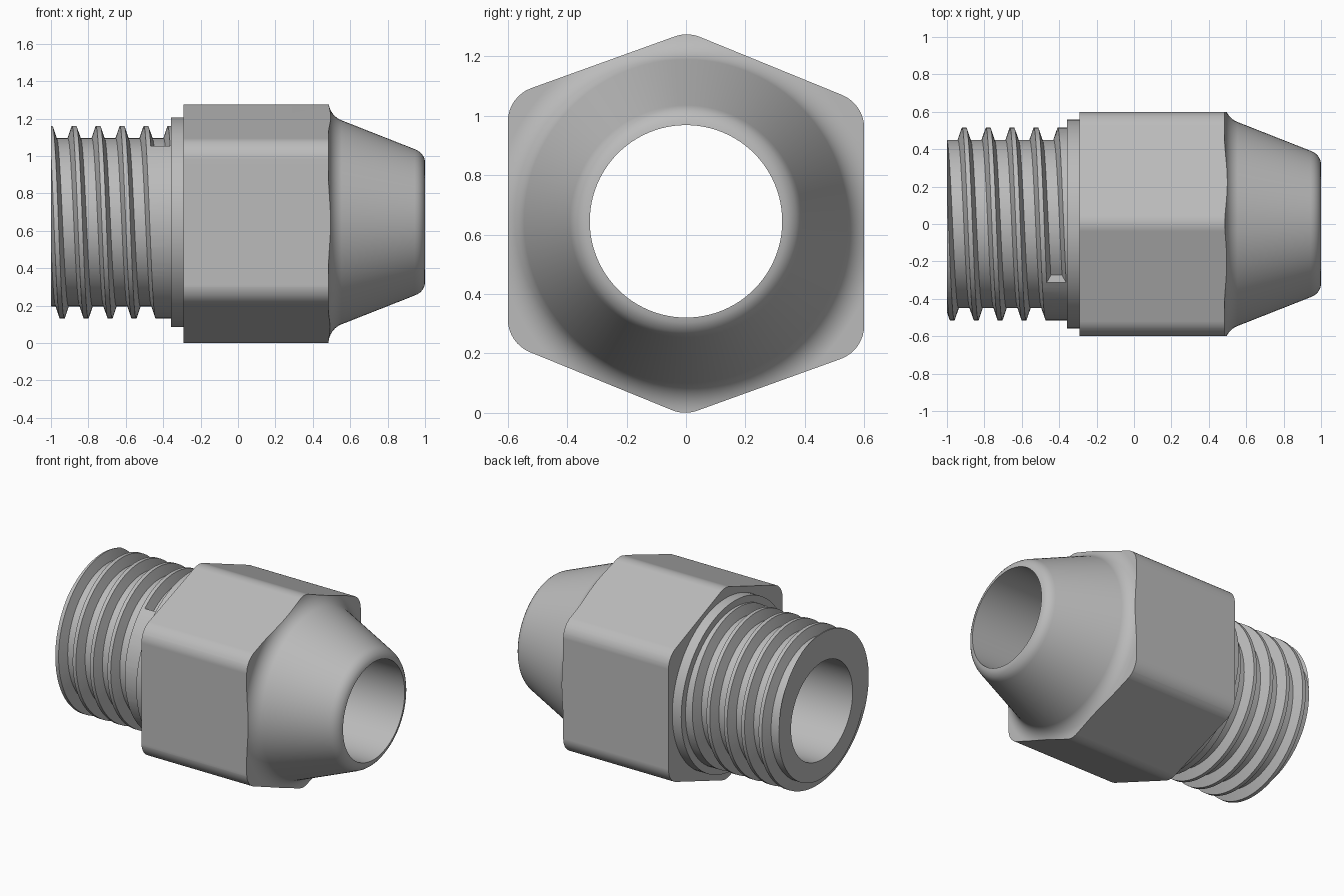
import bpy, bmesh, math
from mathutils import Vector

cube = bpy.data.objects.get("Cube")
if cube:
    bpy.data.objects.remove(cube, do_unlink=True)

AXIS_Z = 0.645      # height of the turning axis, which runs along x
BORE = 0.324
SIDES = 96
MAJOR, MINOR, PITCH = 0.515, 0.45, 0.128

steel = bpy.data.materials.new("light_grey_metal")
steel.use_nodes = True
steel.diffuse_color = (0.5, 0.5, 0.5, 1)
steel.node_tree.nodes["Principled BSDF"].inputs["Base Color"].default_value = (0.5, 0.5, 0.5, 1)


def make_object(name, bm):
    bmesh.ops.recalc_face_normals(bm, faces=bm.faces)
    mesh = bpy.data.meshes.new(name)
    bm.to_mesh(mesh)
    bm.free()
    obj = bpy.data.objects.new(name, mesh)
    bpy.context.collection.objects.link(obj)
    mesh.materials.append(steel)
    return obj


def skin(bm, rings, closed):
    """Join matching closed cross-sections with quads, capping open ends."""
    loops = [[bm.verts.new(p) for p in ring] for ring in rings]
    pairs = list(zip(loops, loops[1:]))
    if closed:
        pairs.append((loops[-1], loops[0]))
    else:
        bm.faces.new(loops[0])
        bm.faces.new(loops[-1])
    for a, b in pairs:
        for i in range(len(a)):
            j = (i + 1) % len(a)
            bm.faces.new((a[i], a[j], b[j], b[i]))


def around(x, r, angle):
    """Point at an angle from the top, turning towards the back."""
    return Vector((x, r * math.sin(angle), AXIS_Z + r * math.cos(angle)))


def revolve(name, profile):
    bm = bmesh.new()
    skin(bm, [[around(x, r, math.tau * i / SIDES) for x, r in profile]
              for i in range(SIDES)], True)
    return make_object(name, bm)


def boolean(obj, cutter, operation):
    mod = obj.modifiers.new(operation.title(), 'BOOLEAN')
    mod.object, mod.operation, mod.solver = cutter, operation, 'EXACT'
    graph = bpy.context.evaluated_depsgraph_get()
    mesh = bpy.data.meshes.new_from_object(obj.evaluated_get(graph))
    obj.modifiers.clear()
    obj.data = mesh
    bpy.data.objects.remove(cutter, do_unlink=True)


def shade(obj):
    bpy.ops.object.select_all(action='DESELECT')
    obj.select_set(True)
    bpy.context.view_layer.objects.active = obj
    bpy.ops.object.shade_smooth_by_angle(angle=math.radians(25))
    mod = obj.modifiers.new("Weighted normals", 'WEIGHTED_NORMAL')
    mod.keep_sharp = True


# Hexagonal bar with rounded edges, later trimmed by the turned profile
corners = [(0.005, 1.283), (0.6, 1.04), (0.6, 0.21),
           (-0.005, -0.008), (-0.6, 0.235), (-0.6, 1.065)]
outline = []
for i, c in enumerate(corners):
    c = Vector(c)
    a = (Vector(corners[i - 1]) - c).normalized()
    b = (Vector(corners[(i + 1) % 6]) - c).normalized()
    half = a.angle(b) / 2
    radius = 0.12
    centre = c + (a + b).normalized() * radius / math.sin(half)
    start = c + a * radius / math.tan(half) - centre
    end = c + b * radius / math.tan(half) - centre
    for k in range(9):
        t = k / 8
        turn = math.pi - 2 * half
        d = (start * math.sin((1 - t) * turn) + end * math.sin(t * turn)) / math.sin(turn)
        outline.append(centre + d)
bm = bmesh.new()
skin(bm, [[(x, p.x, p.y) for p in outline] for x in (-0.4, 1.2)], False)
hex_bar = make_object("hex_bar", bm)

# Hex body and tapered nose, with a hollow fillet between them
shoulder, fillet, taper = 0.484, 0.11, math.atan(0.395)
end_x = shoulder + fillet * (1 - math.sin(taper))
end_r = 0.523 + 0.395 * (0.61 - end_x)
fillet_r = end_r + fillet * math.cos(taper)
profile = [(-0.291, BORE), (-0.291, 0.8), (shoulder, 0.8)]
for k in range(11):
    a = (math.pi / 2 - taper) * k / 10
    profile.append((shoulder + fillet * (1 - math.cos(a)), fillet_r - fillet * math.sin(a)))
profile += [(0.945, 0.391), (0.962, 0.383), (0.977, 0.372), (0.989, 0.357),
            (0.997, 0.341), (1.0, BORE)]
body = revolve("hex_body_and_nose", profile)
boolean(body, hex_bar, 'INTERSECT')
shade(body)

# Threaded shank with its collar
shank = revolve("threaded_shank", [(-1, BORE), (-1, MAJOR), (-0.357, MAJOR),
                                   (-0.357, 0.56), (-0.291, 0.56), (-0.291, BORE)])

# Helical groove that stops short of the collar
bm = bmesh.new()
rings = []
first = -10
for i in range(first, first + int(5.6 * SIDES)):
    angle = math.tau * i / SIDES
    x = -0.428 - PITCH * i / SIDES
    outer = MAJOR + 0.012
    rings.append([around(x + dx, r, angle) for dx, r in
                  ((-0.03, MINOR), (0.03, MINOR), (0.056, outer), (-0.056, outer))])
skin(bm, rings, False)
groove = make_object("thread_groove_cutter", bm)
groove.hide_render = True
boolean(shank, groove, 'DIFFERENCE')
shade(shank)
